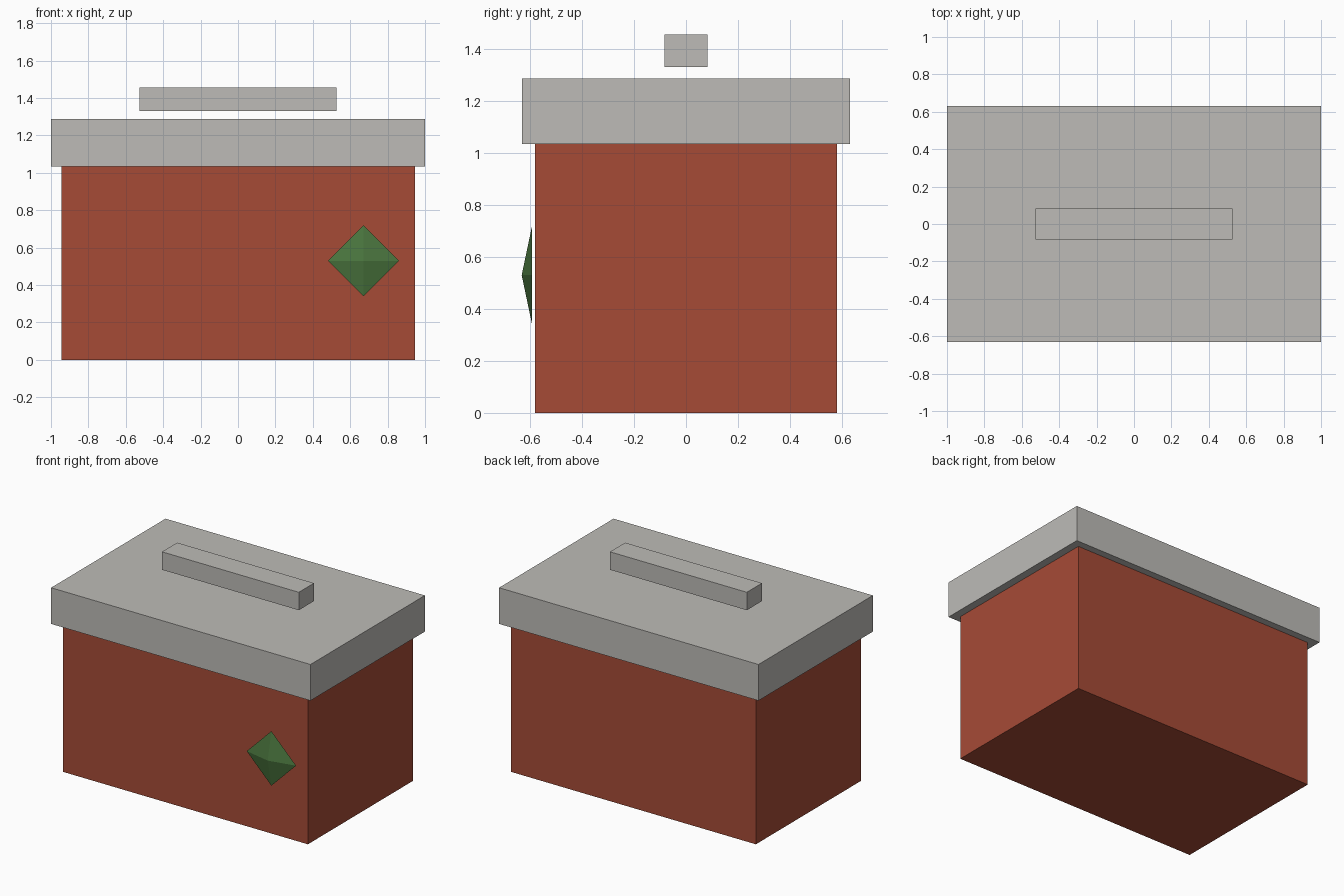
import bpy
import bmesh
from math import pi
from mathutils import Matrix

cube = bpy.data.objects.get("Cube")
if cube:
    bpy.data.objects.remove(cube, do_unlink=True)


def material(name, rgb):
    mat = bpy.data.materials.new(name)
    mat.use_nodes = True
    mat.diffuse_color = (*rgb, 1)
    mat.node_tree.nodes["Principled BSDF"].inputs["Base Color"].default_value = (*rgb, 1)
    return mat


def add_object(name, bm, mat):
    mesh = bpy.data.meshes.new(name)
    bm.to_mesh(mesh)
    bm.free()
    mesh.materials.append(mat)
    obj = bpy.data.objects.new(name, mesh)
    bpy.context.collection.objects.link(obj)
    return obj


def box(name, width, depth, bottom, top, mat):
    """Box centred on the z axis, spanning bottom to top."""
    bm = bmesh.new()
    place = Matrix.Translation((0, 0, (bottom + top) / 2))
    size = Matrix.Diagonal((width, depth, top - bottom, 1))
    bmesh.ops.create_cube(bm, size=1, matrix=place @ size)
    return add_object(name, bm, mat)


red = material("brick red", (0.38, 0.07, 0.037))
grey = material("warm grey", (0.51, 0.50, 0.475))
green = material("leaf green", (0.068, 0.178, 0.048))

# Body, overhanging lid and the bar that hovers above it
box("body", 1.89, 1.16, 0, 1.035, red)
box("lid", 2.0, 1.26, 1.035, 1.287, grey)
box("handle", 1.055, 0.167, 1.33, 1.455, grey)

# Four-sided gem, point outward, just clear of the front
base_y, tip_y = -0.592, -0.632
bm = bmesh.new()
place = Matrix.Translation((0.672, (base_y + tip_y) / 2, 0.53))
bmesh.ops.create_cone(bm, cap_ends=True, segments=4, radius1=0.19, radius2=0,
                      depth=base_y - tip_y, matrix=place @ Matrix.Rotation(pi / 2, 4, "X"))
bmesh.ops.remove_doubles(bm, verts=bm.verts, dist=0.0001)
add_object("gem", bm, green)
